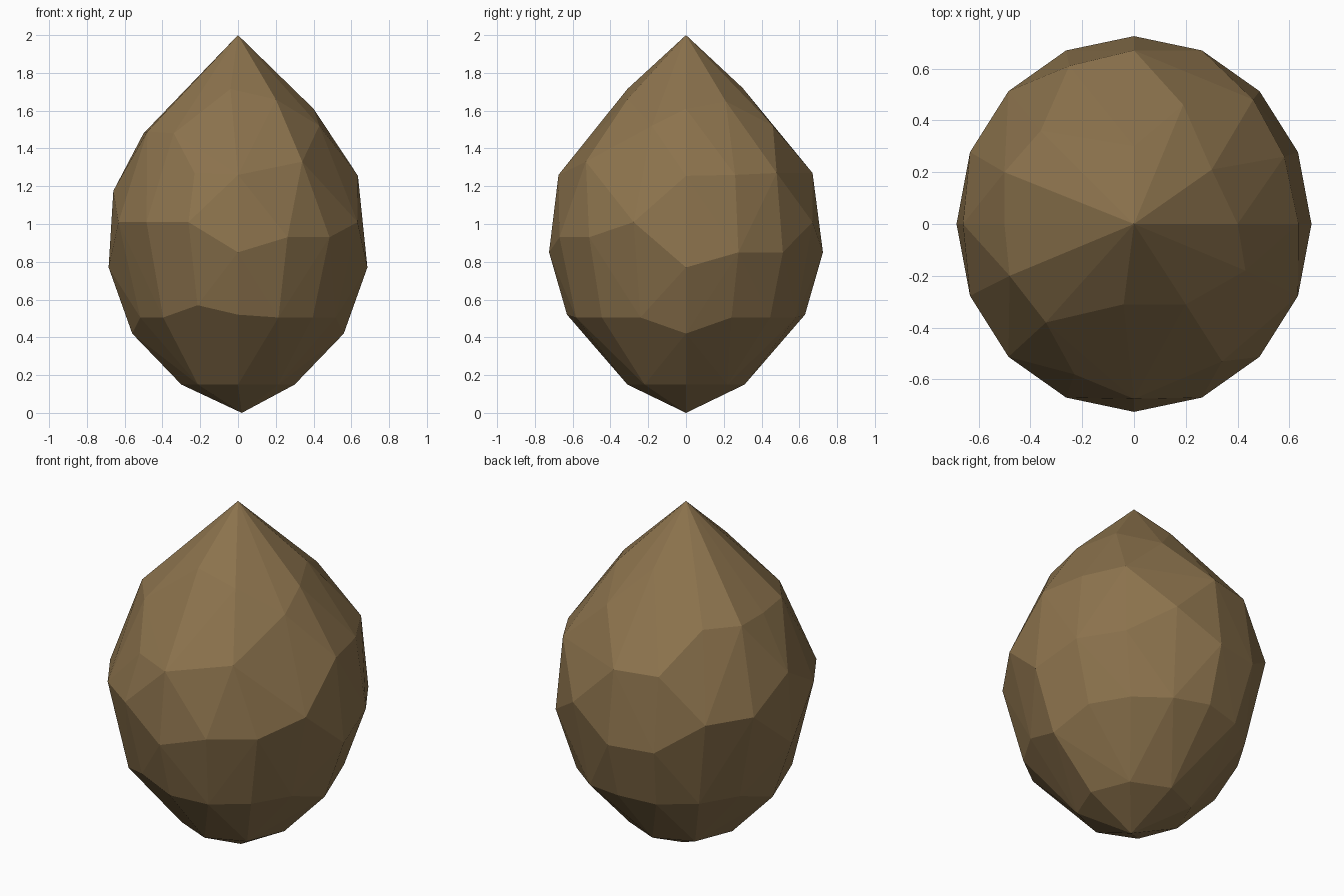
import bpy
import bmesh
from math import sin, cos, tau

default_cube = bpy.data.objects.get("Cube")
if default_cube:
    bpy.data.objects.remove(default_cube)


def make_material(name, colour):
    material = bpy.data.materials.new(name)
    material.use_nodes = True
    material.diffuse_color = colour
    shader = material.node_tree.nodes["Principled BSDF"]
    shader.inputs["Base Color"].default_value = colour
    shader.inputs["Roughness"].default_value = 1
    return material


def ring(radius_x, radius_y, heights):
    """Points evenly spaced around an ellipse, one height for each point."""
    count = len(heights)
    points = []
    for index, height in enumerate(heights):
        angle = tau * index / count
        points.append((radius_x * cos(angle), radius_y * sin(angle), height))
    return points


# Pointed top and slightly offset bottom tip
points = [(0, 0, 2), (0.02, 0, 0)]

# Small ring just above the bottom tip
points += ring(0.3, 0.31, [0.15] * 8)

# Lower ring, dipping at the sides
lower_heights = [0.505] * 16
lower_heights[0] = lower_heights[8] = 0.42
lower_heights[4] = lower_heights[12] = 0.52
lower_heights[11] = 0.57
points += ring(0.56, 0.63, lower_heights)

# Widest ring, stepping up and down unevenly
steps = [0, 1, 1, 3, 1, 1, 3, 3, 0, 3, 3, 3, 1, 2, 2, 3]
points += ring(0.685, 0.725, [0.77 + 0.08 * step for step in steps])

# Shoulder corners
points += [
    (0.635, 0, 1.255), (0.58, 0.26, 1.26), (0.46, 0.48, 1.27),
    (0, 0.67, 1.27), (-0.25, 0.61, 1.27), (-0.66, 0, 1.175),
    (-0.23, -0.58, 1.27), (0, -0.675, 1.26), (0.34, -0.53, 1.33),
]

# Corners below the pointed top
points += [
    (0.4, 0, 1.61), (0.3, 0.21, 1.65), (0.19, 0.46, 1.52),
    (0, 0.3, 1.72), (-0.36, 0.36, 1.48), (-0.5, 0.2, 1.48),
    (-0.5, 0, 1.48), (-0.48, -0.2, 1.49), (-0.34, -0.38, 1.48),
    (-0.04, -0.31, 1.715), (0.2, -0.31, 1.66), (0.43, -0.18, 1.52),
]

# Faceted stone wrapped around all the corners
mesh = bpy.data.meshes.new("pointed_stone")
bm = bmesh.new()
for point in points:
    bm.verts.new(point)
hull = bmesh.ops.convex_hull(bm, input=bm.verts[:])
unused = set(hull["geom_interior"]) | set(hull["geom_unused"])
loose = [item for item in unused if isinstance(item, bmesh.types.BMVert)]
bmesh.ops.delete(bm, geom=loose, context="VERTS")
bmesh.ops.recalc_face_normals(bm, faces=bm.faces[:])
bm.to_mesh(mesh)
bm.free()

stone = bpy.data.objects.new("pointed_stone", mesh)
bpy.context.collection.objects.link(stone)
mesh.materials.append(make_material("earth brown", (0.262, 0.171, 0.074, 1)))
